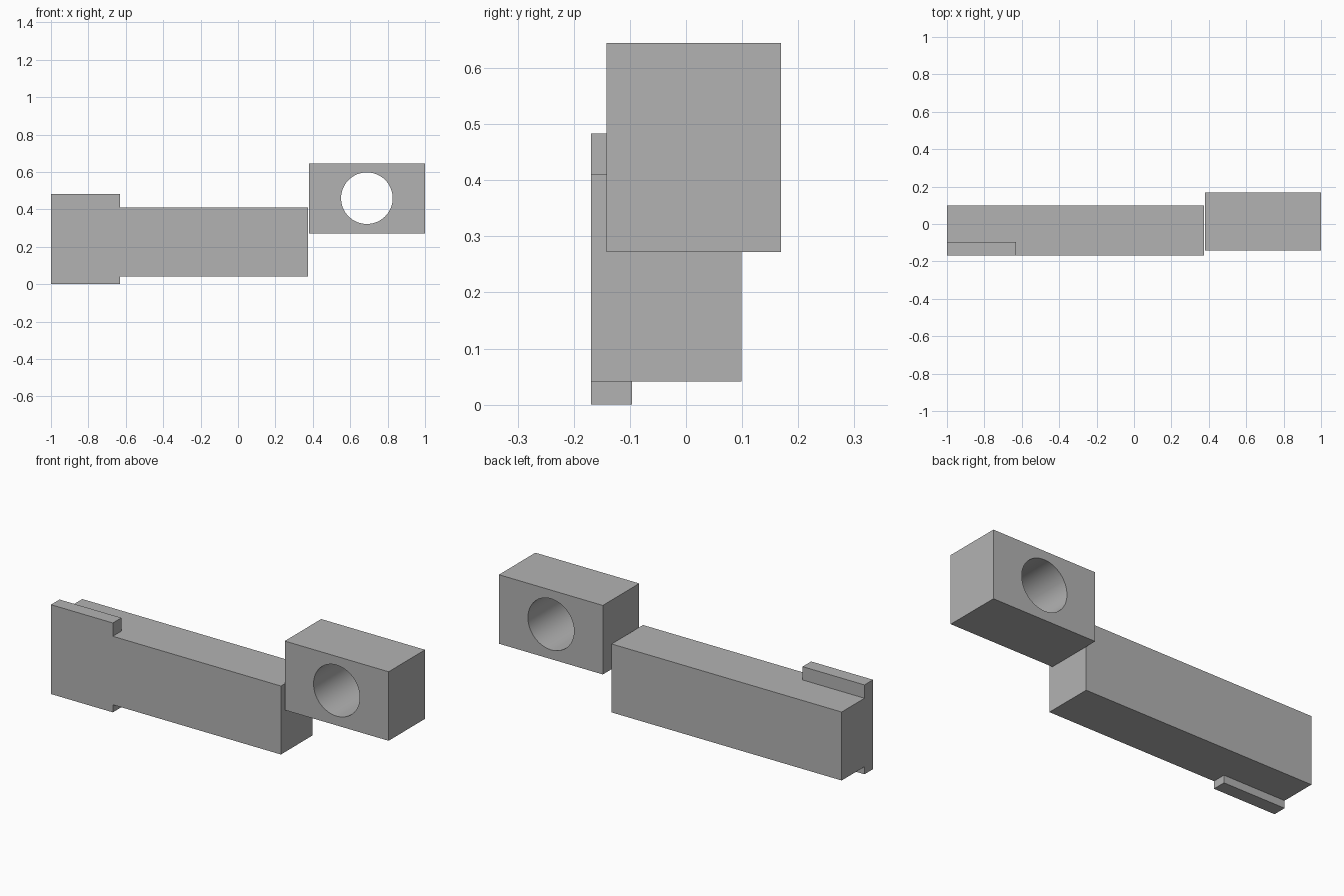
import bpy
from mathutils import Vector
from math import pi, radians

cube = bpy.data.objects.get("Cube")
if cube:
    bpy.data.objects.remove(cube, do_unlink=True)

grey = bpy.data.materials.new("plain grey")
grey.use_nodes = True
grey.diffuse_color = (0.45, 0.45, 0.45, 1)
grey.node_tree.nodes["Principled BSDF"].inputs["Base Color"].default_value = grey.diffuse_color


def box(name, low, high):
    """Axis-aligned box between two opposite corners."""
    low, high = Vector(low), Vector(high)
    bpy.ops.mesh.primitive_cube_add(size=1, location=(low + high) / 2)
    obj = bpy.context.object
    obj.name = name
    obj.scale = high - low
    bpy.ops.object.transform_apply(location=False, rotation=False, scale=True)
    obj.data.materials.append(grey)
    return obj


# Long bar
FRONT, BOTTOM, TOP = -0.169, 0.041, 0.411
box("bar", (-1, FRONT, BOTTOM), (0.375, 0.099, TOP))

# Thin lips above and below the bar, flush with its front and end
for name, z0, z1 in (("upper_lip", TOP, 0.483), ("lower_lip", 0, BOTTOM)):
    box(name, (-1, FRONT, z0), (-0.63, -0.096, z1))

# Raised end block with a round through hole
block = box("bored_block", (0.379, -0.142, 0.272), (1, 0.169, 0.645))
bpy.ops.mesh.primitive_cylinder_add(vertices=64, radius=0.138, depth=1,
                                    location=(0.689, 0, 0.46), rotation=(pi / 2, 0, 0))
cutter = bpy.context.object
cutter.name = "hole_cutter"
cutter.hide_render = True
cutter.data.materials.append(grey)

bore = block.modifiers.new("bore", "BOOLEAN")
bore.operation = "DIFFERENCE"
bore.solver = "EXACT"
bore.object = cutter
bpy.ops.object.select_all(action="DESELECT")
block.select_set(True)
bpy.context.view_layer.objects.active = block
bpy.ops.object.modifier_apply(modifier=bore.name)
bpy.data.objects.remove(cutter, do_unlink=True)
bpy.ops.object.shade_smooth_by_angle(angle=radians(30))
